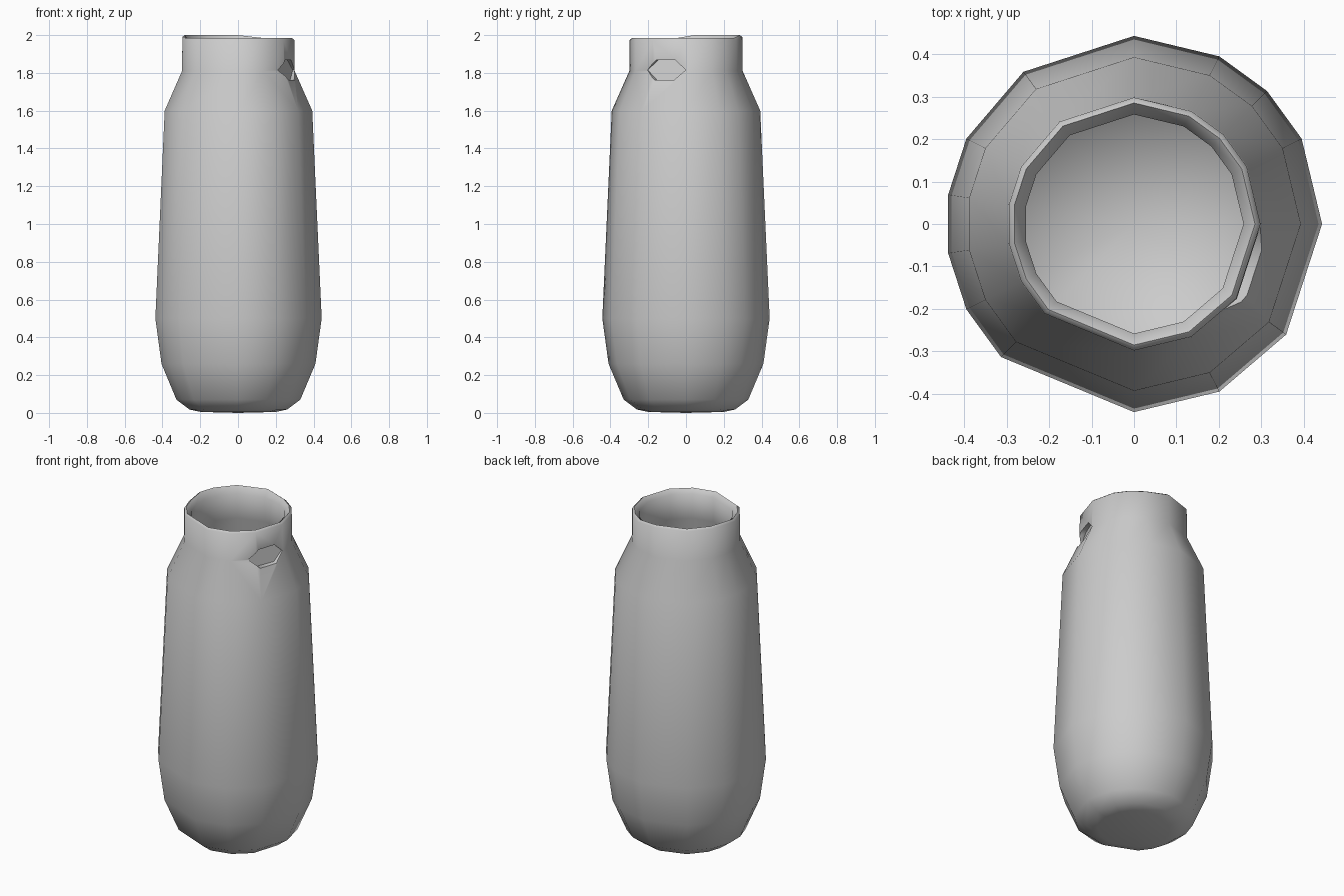
import bpy
import bmesh
from math import cos, sin, radians
from mathutils import Vector

cube = bpy.data.objects.get("Cube")
if cube:
    bpy.data.objects.remove(cube)

# One flat grey
grey = bpy.data.materials.new("warm grey")
grey.use_nodes = True
grey.diffuse_color = (0.6, 0.6, 0.6, 1)
grey.node_tree.nodes["Principled BSDF"].inputs["Base Color"].default_value = (0.6, 0.6, 0.6, 1)

# Uneven facet directions around the bottle, in degrees
FACETS = [0, 27, 45, 63, 90, 126, 153, 171, 189, 207, 225, 270, 297, 324]

# Radius and height: outer wall from the base up, over the lip, down the inner wall
PROFILE = [(0.20, 0.005), (0.26, 0.018), (0.33, 0.07), (0.41, 0.26),
           (0.443, 0.50), (0.393, 1.60), (0.30, 1.81), (0.298, 1.975),
           (0.285, 1.985), (0.258, 1.96), (0.262, 1.81), (0.35, 1.59),
           (0.40, 0.50), (0.37, 0.28), (0.28, 0.09)]


def add_object(name, bm):
    bmesh.ops.recalc_face_normals(bm, faces=bm.faces)
    mesh = bpy.data.meshes.new(name)
    bm.to_mesh(mesh)
    bm.free()
    mesh.materials.append(grey)
    obj = bpy.data.objects.new(name, mesh)
    bpy.context.collection.objects.link(obj)
    return obj


def ring(bm, radius, z):
    verts = []
    for a in FACETS:
        # The back left part of the lip stands slightly higher
        lift = 0.015 if z > 1.97 and 90 <= a <= 180 else 0
        verts.append(bm.verts.new((radius * cos(radians(a)), radius * sin(radians(a)), z + lift)))
    return verts


# Hollow bottle
bm = bmesh.new()
rings = [ring(bm, r, z) for r, z in PROFILE]
n = len(FACETS)
for low, high in zip(rings, rings[1:]):
    for i in range(n):
        j = (i + 1) % n
        bm.faces.new((low[i], low[j], high[j], high[i]))
for end, z in ((rings[0], 0.0), (rings[-1], 0.06)):
    centre = bm.verts.new((0, 0, z))
    for i in range(n):
        bm.faces.new((end[i], end[(i + 1) % n], centre))
bottle = add_object("bottle", bm)

# Six-sided cutter for the flat dent in the shoulder
outward = Vector((cos(radians(-22)), sin(radians(-22)), 0))
across = Vector((-outward.y, outward.x, 0))
bm = bmesh.new()
layers = []
for depth in (0.268, 0.40):
    layer = []
    for k in range(6):
        a = radians(60 * k)
        side, up = 0.11 * cos(a), 0.06 * sin(a)
        p = outward * (depth - 0.15 * up) + across * side
        layer.append(bm.verts.new((p.x, p.y, 1.815 + up)))
    layers.append(layer)
    bm.faces.new(layer)
for k in range(6):
    j = (k + 1) % 6
    bm.faces.new((layers[0][k], layers[0][j], layers[1][j], layers[1][k]))
cutter = add_object("dent_cutter", bm)
cutter.hide_render = True
cutter.hide_viewport = True

dent = bottle.modifiers.new("dent", "BOOLEAN")
dent.operation = "DIFFERENCE"
dent.solver = "EXACT"
dent.object = cutter

# Bake the cut, then shade smoothly while keeping the dent crisp
bpy.context.view_layer.update()
graph = bpy.context.evaluated_depsgraph_get()
baked = bpy.data.meshes.new_from_object(bottle.evaluated_get(graph))
bottle.modifiers.clear()
bottle.data = baked
bpy.data.objects.remove(cutter)
bpy.ops.object.select_all(action="DESELECT")
bottle.select_set(True)
bpy.context.view_layer.objects.active = bottle
bpy.ops.object.shade_smooth_by_angle(angle=radians(62))
